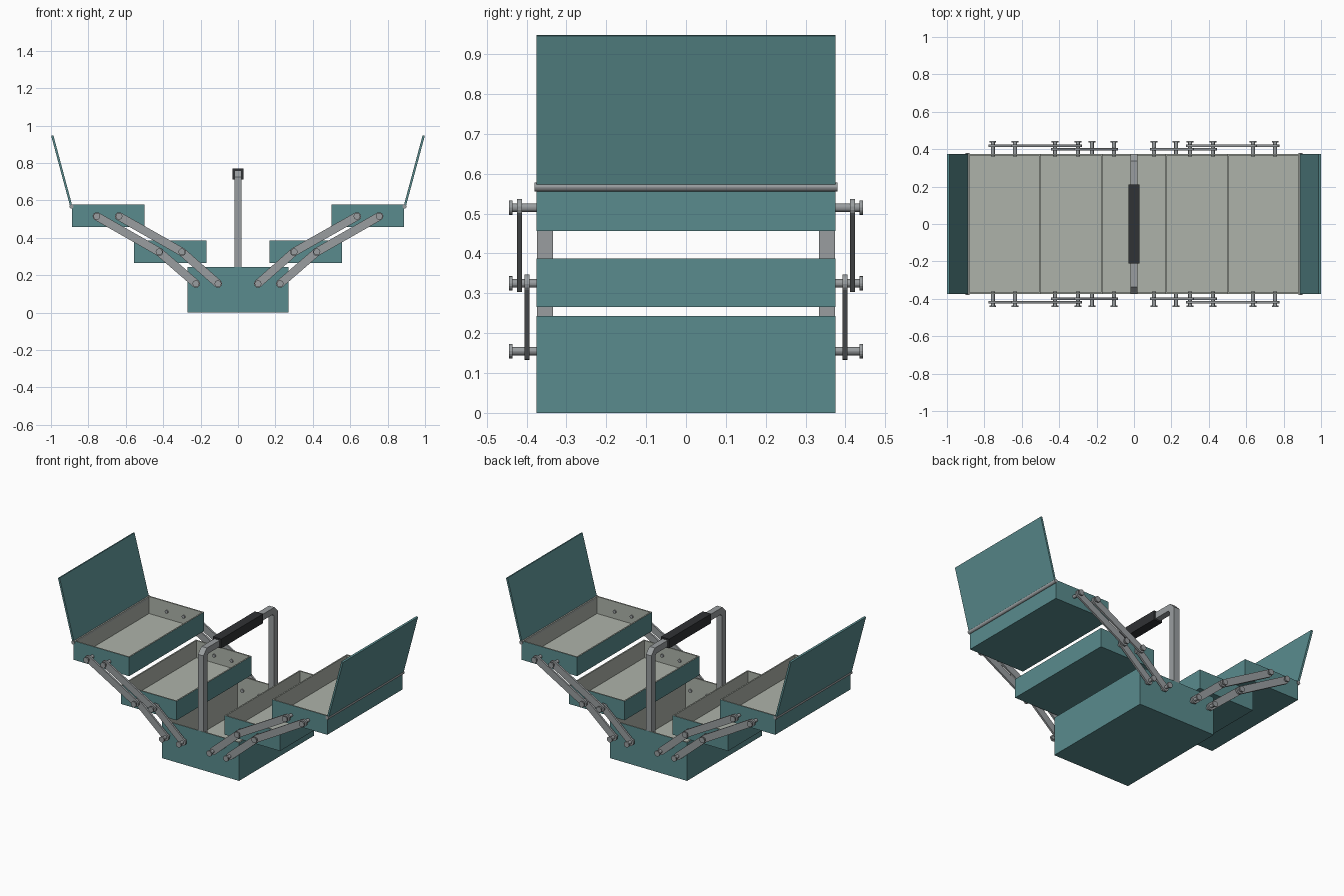
import bpy, bmesh, math
from mathutils import Vector, Matrix

if "Cube" in bpy.data.objects:
    bpy.data.objects.remove(bpy.data.objects["Cube"])


def material(name, rgb):
    m = bpy.data.materials.new(name)
    m.diffuse_color = (*rgb, 1)
    m.use_nodes = True
    m.node_tree.nodes["Principled BSDF"].inputs["Base Color"].default_value = m.diffuse_color
    return m


TEAL = material("teal_paint", (0.10, 0.26, 0.27))
LINING = material("pale_lining", (0.42, 0.45, 0.40))
STEEL = material("steel", (0.32, 0.34, 0.35))
RUBBER = material("black_rubber", (0.03, 0.032, 0.035))


def finish(name, bm, *mats):
    bmesh.ops.recalc_face_normals(bm, faces=bm.faces)
    me = bpy.data.meshes.new(name)
    bm.to_mesh(me)
    bm.free()
    for m in mats:
        me.materials.append(m)
    ob = bpy.data.objects.new(name, me)
    bpy.context.collection.objects.link(ob)
    return ob


def box_bm(x0, x1, y0, y1, z0, z1):
    bm = bmesh.new()
    mat = Matrix.Translation(((x0 + x1) / 2, (y0 + y1) / 2, (z0 + z1) / 2)) @ \
        Matrix.Diagonal((x1 - x0, y1 - y0, z1 - z0, 1))
    bmesh.ops.create_cube(bm, size=1, matrix=mat)
    return bm


def tray(name, x0, x1, z0, z1, wall=0.012):
    """Open box: top face inset, then sunk to leave thin walls and a floor."""
    bm = box_bm(x0, x1, -W, W, z0, z1)
    bm.normal_update()
    top = max(bm.faces, key=lambda f: f.calc_center_median().z)
    rim = bmesh.ops.inset_region(bm, faces=[top], thickness=wall)["faces"]
    walls = bmesh.ops.extrude_face_region(bm, geom=[top])["geom"]
    if top.is_valid:
        bm.faces.remove(top)
    verts = [g for g in walls if isinstance(g, bmesh.types.BMVert)]
    bmesh.ops.translate(bm, verts=verts, vec=(0, 0, z0 + wall - z1))
    for f in bm.faces:
        c = f.calc_center_median()
        inside = all(abs(v.co.y) < W - wall / 2 for v in f.verts)
        f.material_index = 1 if inside or f in rim else 0
    return finish(name, bm, TEAL, LINING)


def prism(name, outline, y0, y1, mat):
    """Extrude an (x, z) outline along y."""
    bm = bmesh.new()
    face = bm.faces.new([bm.verts.new((x, y0, z)) for x, z in outline])
    ext = bmesh.ops.extrude_face_region(bm, geom=[face])["geom"]
    bmesh.ops.translate(bm, verts=[g for g in ext if isinstance(g, bmesh.types.BMVert)],
                        vec=(0, y1 - y0, 0))
    return finish(name, bm, mat)


def rod(name, x, z, y0, y1, r, n=16):
    ring = [(x + r * math.cos(2 * math.pi * i / n), z + r * math.sin(2 * math.pi * i / n))
            for i in range(n)]
    return prism(name, ring, y0, y1, STEEL)


def arm(name, a, b, y, r=0.022, half=0.006, n=8):
    """Flat link with rounded ends between two pivots."""
    ang = math.atan2(b[1] - a[1], b[0] - a[0])
    pts = []
    for c, start in ((b, ang - math.pi / 2), (a, ang + math.pi / 2)):
        pts += [(c[0] + r * math.cos(start + math.pi * i / n),
                 c[1] + r * math.sin(start + math.pi * i / n)) for i in range(n + 1)]
    return prism(name, pts, y - half, y + half, STEEL)


W = 0.375  # half depth of every tray

# Base box
tray("base_box", -0.27, 0.27, 0.0, 0.243)

for s, side in ((1, "right"), (-1, "left")):
    # Cantilever trays
    for name, xa, xb, z0, z1 in (("middle_tray", 0.168, 0.557, 0.266, 0.387),
                                 ("upper_tray", 0.5, 0.888, 0.457, 0.577)):
        tray(f"{name}_{side}", *sorted((s * xa, s * xb)), z0, z1)

    # Opened lid and its hinge barrel
    lo, hi = Vector((0.891, 0.567)), Vector((0.993, 0.947))
    d = (hi - lo).normalized()
    t = Vector((d.y, -d.x)) * 0.006
    prism(f"lid_{side}", [(s * p.x, p.y) for p in (lo - t, lo + t, hi + t, hi - t)],
          -W, W, TEAL)
    rod(f"lid_hinge_{side}", s * 0.89, 0.567, -0.38, 0.38, 0.011)

    # Linkage arms and pivot pins, front and back
    for e, end in ((-1, "front"), (1, "back")):
        for k, chain in enumerate((((0.107, 0.155), (0.30, 0.325), (0.636, 0.515)),
                                   ((0.225, 0.155), (0.422, 0.325), (0.755, 0.515)))):
            piv = [(s * x, z) for x, z in chain]
            tag = f"{side}_{end}_{k + 1}"
            arm(f"lower_arm_{tag}", piv[0], piv[1], e * 0.399)
            arm(f"upper_arm_{tag}", piv[1], piv[2], e * 0.418)
            for j, (x, z) in enumerate(piv):
                rod(f"pivot_pin_{tag}_{j + 1}", x, z, e * 0.36, e * 0.437, 0.0105)
                rod(f"pin_head_{tag}_{j + 1}", x, z, e * 0.435, e * 0.444, 0.018)

# Carrying handle: square bar with chamfered corners, swept in the y-z plane
outer = [(-0.374, 0.02), (-0.374, 0.724), (-0.338, 0.76), (0.338, 0.76),
         (0.374, 0.724), (0.374, 0.02)]
inner = [(0.334, 0.02), (0.334, 0.708), (0.322, 0.72), (-0.322, 0.72),
         (-0.334, 0.708), (-0.334, 0.02)]
handle = prism("carry_handle", [(y, z) for y, z in outer + inner], -0.019, 0.019, STEEL)
handle.data.transform(Matrix.Rotation(math.pi / 2, 4, 'Z'))

# Rubber grip
finish("handle_grip", box_bm(-0.029, 0.029, -0.21, 0.21, 0.711, 0.77), RUBBER)
